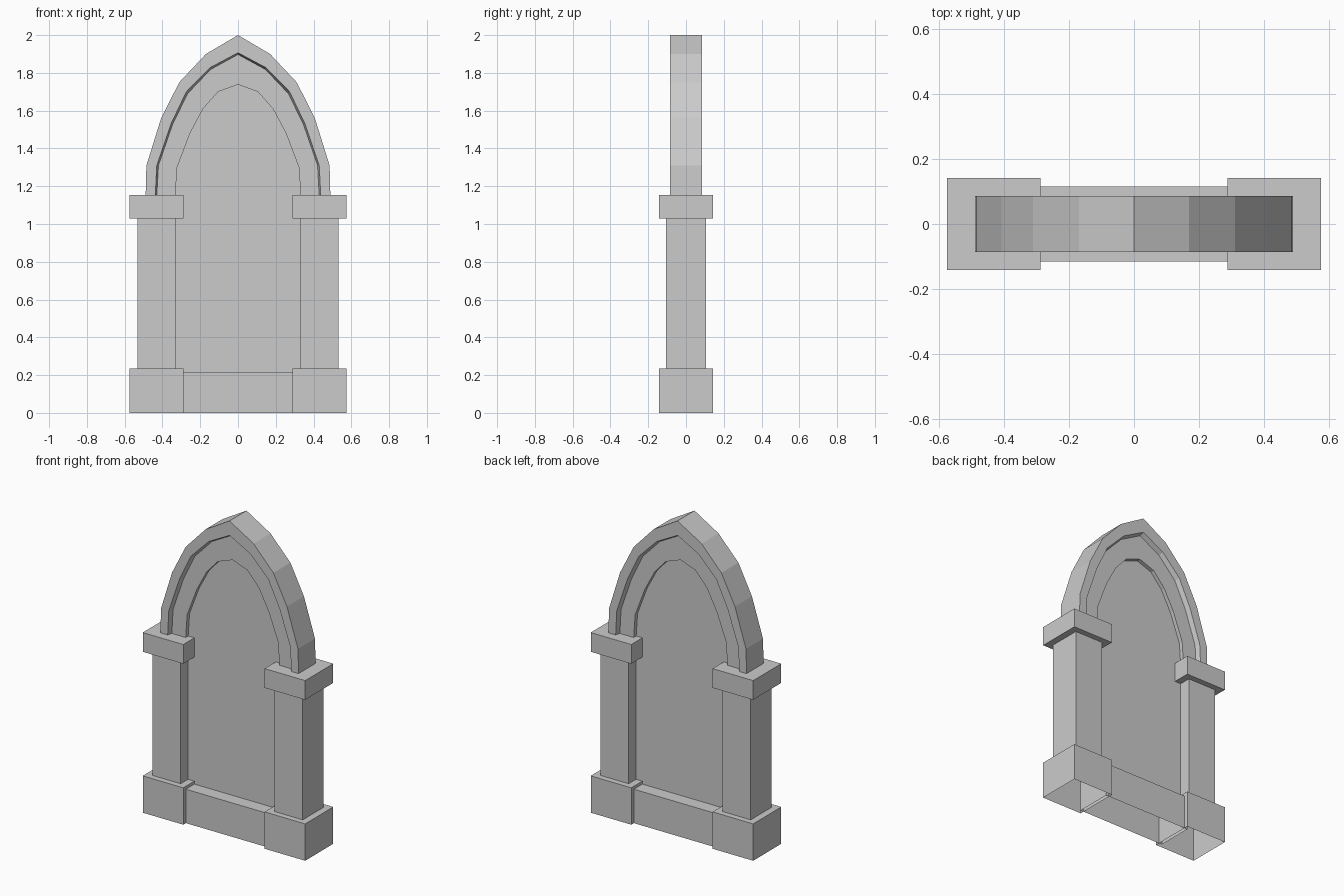
import bpy, bmesh

if "Cube" in bpy.data.objects:
    bpy.data.objects.remove(bpy.data.objects["Cube"])


def finish(name, bm):
    bmesh.ops.recalc_face_normals(bm, faces=bm.faces)
    mesh = bpy.data.meshes.new(name)
    bm.to_mesh(mesh)
    bm.free()
    obj = bpy.data.objects.new(name, mesh)
    bpy.context.collection.objects.link(obj)
    return obj


def box(name, x0, x1, depth, z0, z1, open_bottom=False):
    bm = bmesh.new()
    bmesh.ops.create_cube(bm, size=1)
    for v in bm.verts:
        v.co = ((x0 + x1) / 2 + v.co.x * (x1 - x0), v.co.y * 2 * depth,
                z0 if v.co.z < 0 else z1)
    bmesh.ops.recalc_face_normals(bm, faces=bm.faces)
    if open_bottom:
        low = [f for f in bm.faces if all(v.co.z < z0 + 1e-4 for v in f.verts)]
        bmesh.ops.delete(bm, geom=low, context='FACES')
    mesh = bpy.data.meshes.new(name)
    bm.to_mesh(mesh)
    bm.free()
    obj = bpy.data.objects.new(name, mesh)
    bpy.context.collection.objects.link(obj)
    return obj


def mirrored(half):
    """Full arch path from its right half, springing point to apex."""
    return half + [(-x, z) for x, z in half[-2::-1]]


# Right halves of the pointed arch outlines
outer = mirrored([(.489, 1.15), (.485, 1.31), (.407, 1.56), (.311, 1.75), (.17, 1.9), (0, 2)])
step_out = mirrored([(.438, 1.15), (.43, 1.31), (.355, 1.53), (.274, 1.7), (.148, 1.828), (0, 1.907)])
step_in = mirrored([(.43, 1.15), (.421, 1.31), (.347, 1.525), (.267, 1.69), (.145, 1.818), (0, 1.897)])
inner = mirrored([(.332, 1.15), (.322, 1.3), (.254, 1.48), (.185, 1.61), (.105, 1.7), (0, 1.738)])

# Piers on both sides: plinth, shaft, capital
for side, s in (("left", -1), ("right", 1)):
    for part, a, b, depth, z0, z1 in (("plinth", .288, .575, .142, 0, .236),
                                      ("shaft", .332, .532, .105, .236, 1.03),
                                      ("capital", .288, .575, .142, 1.03, 1.153)):
        x0, x1 = sorted((a * s, b * s))
        box(f"{side}_{part}", x0, x1, depth, z0, z1, part == "plinth")

# Sill between the plinths
box("sill", -.31, .31, .116, 0, .217, True)

# Stepped arch moulding, same on front and back
section = [(outer, .086), (step_out, .086), (step_in, .055), (inner, .055), (inner, .03)]
section = [(p, -y) for p, y in section] + [(p, y) for p, y in section[::-1]]
bm = bmesh.new()
rows = [[bm.verts.new((x, y, z)) for x, z in path] for path, y in section]
for r in range(len(rows)):
    a, b = rows[r], rows[(r + 1) % len(rows)]
    for i in range(len(a) - 1):
        bm.faces.new((a[i], a[i + 1], b[i + 1], b[i]))
finish("arch_moulding", bm)

# Recessed panel filling the opening
bm = bmesh.new()
face = bm.faces.new([bm.verts.new((x, -.03, z)) for x, z in [(-.332, .2), (.332, .2)] + inner])
new = bmesh.ops.extrude_face_region(bm, geom=[face])["geom"]
bmesh.ops.translate(bm, vec=(0, .06, 0), verts=[g for g in new if isinstance(g, bmesh.types.BMVert)])
finish("recessed_panel", bm)
